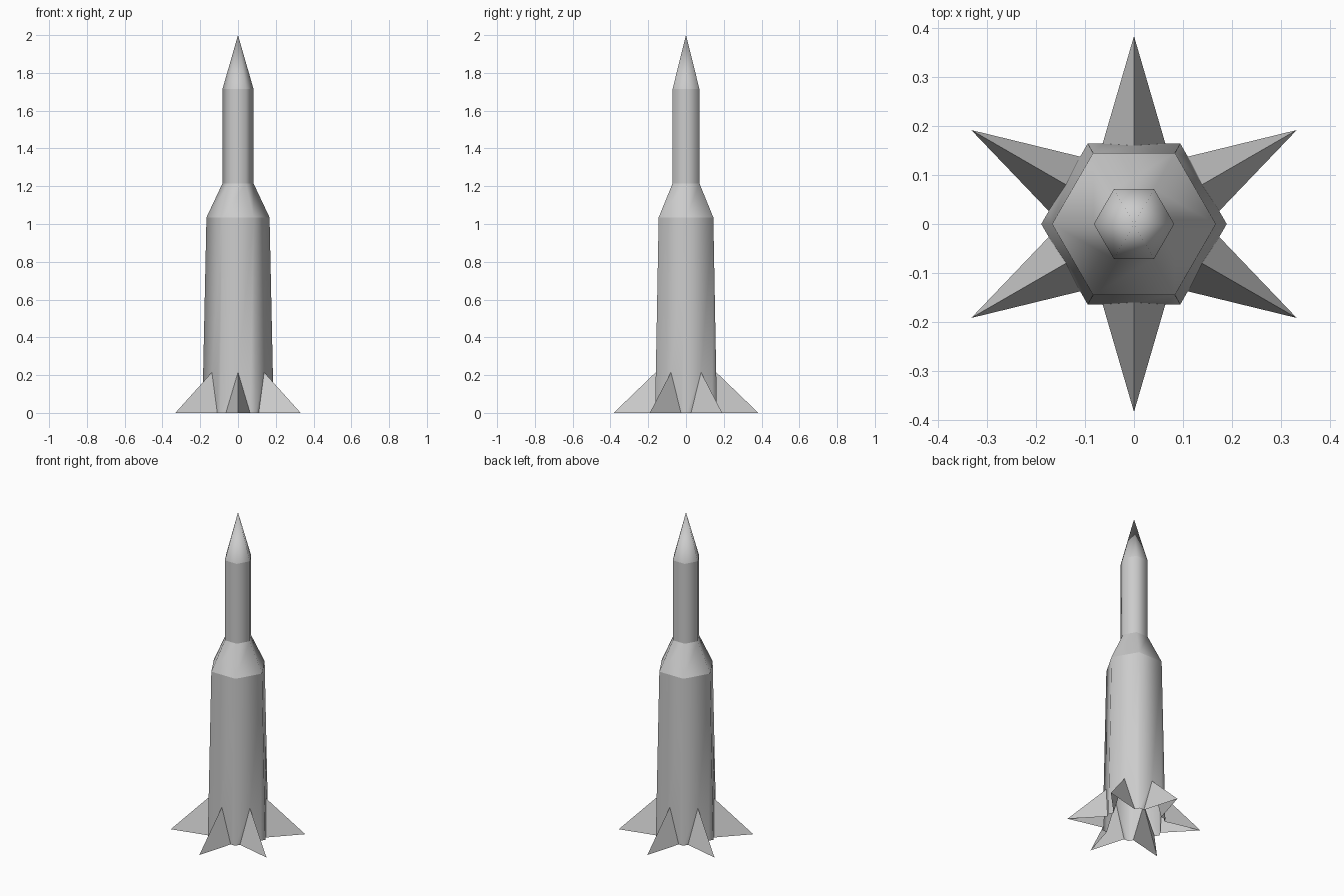
import bpy
import bmesh
from math import cos, sin, pi
from mathutils import Vector

cube = bpy.data.objects.get("Cube")
if cube:
    bpy.data.objects.remove(cube, do_unlink=True)

grey = bpy.data.materials.new("light_grey")
grey.use_nodes = True
colour = (0.6, 0.6, 0.6, 1)
grey.diffuse_color = colour
grey.node_tree.nodes["Principled BSDF"].inputs["Base Color"].default_value = colour

SIDES = 6
STEP = 2 * pi / SIDES
BASE_R, BODY_R, STAGE_R = 0.189, 0.167, 0.082
BODY_TOP, STAGE_BOTTOM, STAGE_TOP, TIP = 1.035, 1.215, 1.715, 2.0
FIN_TOP, FIN_REACH, FIN_HALF = 0.215, 0.383, 0.064


def polar(radius, angle, z):
    return Vector((radius * cos(angle), radius * sin(angle), z))


def build(name, faces, smooth):
    """Make an object from faces given as lists of points, sharing corners."""
    bm = bmesh.new()
    for points in faces:
        face = bm.faces.new([bm.verts.new(p) for p in points])
        face.smooth = smooth
    bmesh.ops.remove_doubles(bm, verts=bm.verts, dist=0.0001)
    mesh = bpy.data.meshes.new(name)
    bm.to_mesh(mesh)
    bm.free()
    mesh.materials.append(grey)
    obj = bpy.data.objects.new(name, mesh)
    bpy.context.collection.objects.link(obj)
    return obj


def tapered_section(name, r0, z0, r1, z1):
    """Six-sided section, ending in a point when r1 is zero."""
    faces = []
    for i in range(SIDES):
        a, b = i * STEP, (i + 1) * STEP
        top = [polar(r1, b, z1), polar(r1, a, z1)] if r1 else [Vector((0, 0, z1))]
        faces.append([polar(r0, a, z0), polar(r0, b, z0)] + top)
    build(name, faces, True)


# Upper sections
tapered_section("shoulder", BODY_R, BODY_TOP, STAGE_R, STAGE_BOTTOM)
tapered_section("upper_stage", STAGE_R, STAGE_BOTTOM, STAGE_R, STAGE_TOP)
tapered_section("nose_cone", STAGE_R, STAGE_TOP, 0, TIP)

# Lower body, notched at the foot of each side where a hollow fin opens out
body_faces, fin_faces = [], []
for i in range(SIDES):
    a, b = i * STEP, (i + 1) * STEP
    low_a, low_b = polar(BASE_R, a, 0), polar(BASE_R, b, 0)
    high_a, high_b = polar(BODY_R, a, BODY_TOP), polar(BODY_R, b, BODY_TOP)
    low_mid, high_mid = (low_a + low_b) / 2, (high_a + high_b) / 2
    along = (low_b - low_a).normalized() * FIN_HALF
    foot_a, foot_b = low_mid - along, low_mid + along
    peak = low_mid.lerp(high_mid, FIN_TOP / BODY_TOP)
    tip = polar(FIN_REACH, a + STEP / 2, 0)
    body_faces += [[low_a, foot_a, peak, high_a],
                   [foot_b, low_b, high_b, peak],
                   [peak, high_b, high_a]]
    fin_faces += [[foot_a, tip, peak], [tip, foot_b, peak]]

build("lower_body", body_faces, True)
build("fins", fin_faces, False)
